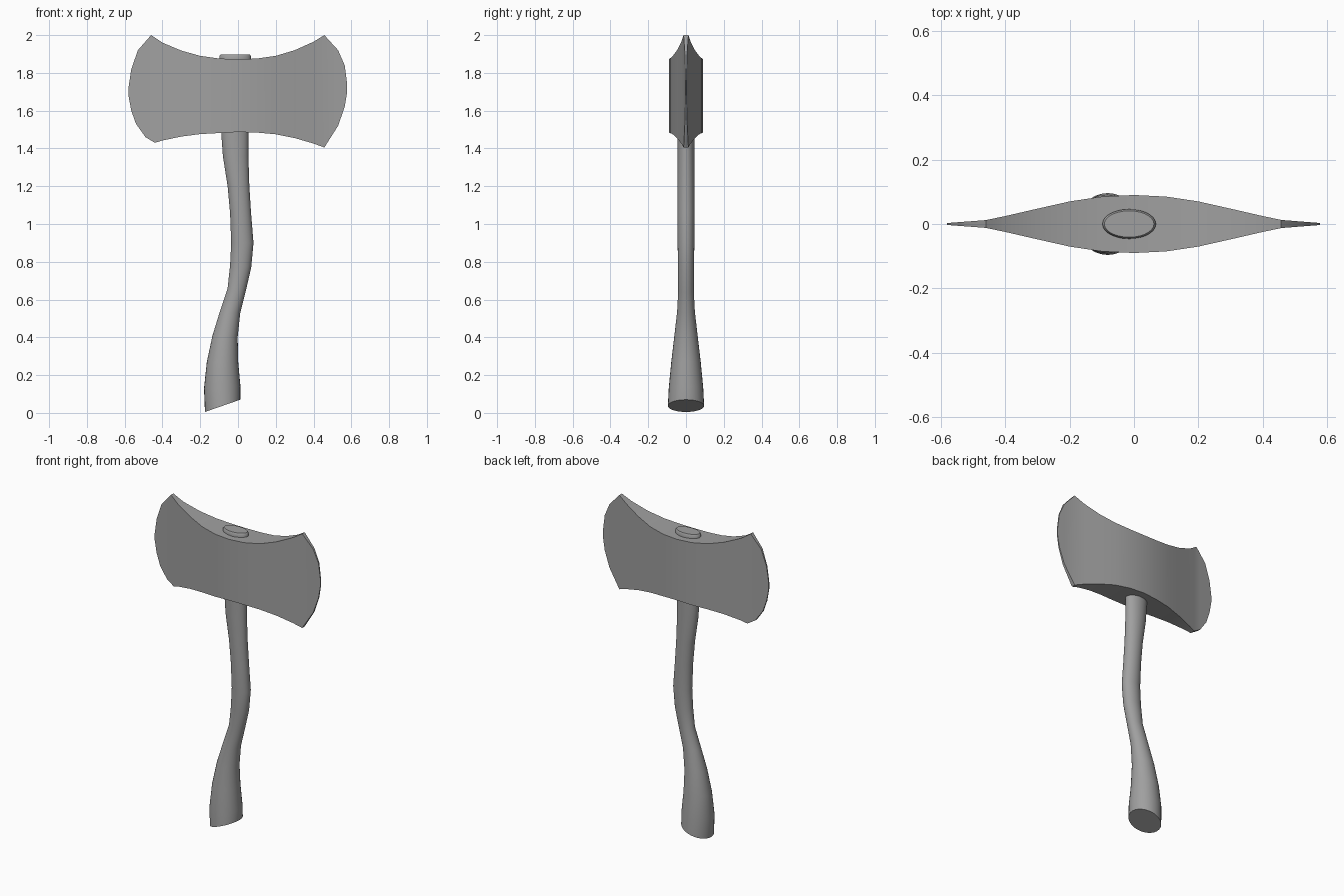
import bpy, bmesh, math

cube = bpy.data.objects.get("Cube")
if cube:
    bpy.data.objects.remove(cube)


def make_material(name, colour):
    mat = bpy.data.materials.new(name)
    mat.use_nodes = True
    mat.diffuse_color = colour
    mat.node_tree.nodes["Principled BSDF"].inputs["Base Color"].default_value = colour
    return mat


grey = make_material("plain grey", (0.35, 0.35, 0.35, 1))


def loft(name, rings, angle):
    """Skin closed rings of equal length and cap both ends."""
    bm = bmesh.new()
    loops = [[bm.verts.new(p) for p in ring] for ring in rings]
    for a, b in zip(loops, loops[1:]):
        for i in range(len(a)):
            j = (i + 1) % len(a)
            bm.faces.new((a[i], a[j], b[j], b[i]))
    bm.faces.new(loops[0])
    bm.faces.new(loops[-1])
    bmesh.ops.recalc_face_normals(bm, faces=bm.faces)
    mesh = bpy.data.meshes.new(name)
    bm.to_mesh(mesh)
    bm.free()
    mesh.materials.append(grey)
    obj = bpy.data.objects.new(name, mesh)
    bpy.context.collection.objects.link(obj)
    bpy.ops.object.select_all(action='DESELECT')
    obj.select_set(True)
    bpy.context.view_layer.objects.active = obj
    bpy.ops.object.shade_smooth_by_angle(angle=math.radians(angle))
    return obj


def interp(points, x):
    for (x0, y0), (x1, y1) in zip(points, points[1:]):
        if x <= x1:
            return y0 + (y1 - y0) * (x - x0) / (x1 - x0)
    return points[-1][1]


# Double-bitted head: upper and lower outlines, and half thickness along x
upper = [(-.58, 1.72), (-.565, 1.82), (-.53, 1.92), (-.46, 2.0), (-.4, 1.96),
         (-.3, 1.918), (-.2, 1.89), (-.1, 1.876), (0, 1.872), (.1, 1.876),
         (.2, 1.89), (.3, 1.92), (.4, 1.965), (.457, 2.0), (.53, 1.92),
         (.565, 1.84), (.578, 1.74)]
lower = [(-.58, 1.68), (-.565, 1.6), (-.54, 1.53), (-.49, 1.46), (-.44, 1.43),
         (-.4, 1.442), (-.3, 1.463), (-.2, 1.476), (0, 1.487), (.1, 1.484),
         (.2, 1.475), (.3, 1.455), (.4, 1.426), (.457, 1.405), (.53, 1.52),
         (.565, 1.62), (.578, 1.7)]
thickness = [(0, .09), (.1, .085), (.2, .07), (.25, .06), (.35, .035),
             (.46, .012), (.58, .003)]
columns = sorted({x for x, z in upper + lower})
rings = []
for x in columns:
    t = interp(thickness, abs(x))
    top, bottom = interp(upper, x), interp(lower, x)
    rings.append([(x, -t, bottom), (x, t, bottom), (x, t, top), (x, -t, top)])
loft("axe_head", rings, 35)

# Curved handle: left x, left z, right x, right z, half depth
sections = [(-.175, .005, .012, .07, .096), (-.18, .13, .013, .14, .091),
            (-.165, .27, .001, .27, .078), (-.135, .41, -.002, .4, .062),
            (-.095, .54, .012, .53, .047), (-.055, .66, .04, .64, .041),
            (-.042, .78, .07, .77, .043), (-.036, .9, .082, .9, .044),
            (-.042, 1.06, .069, 1.06, .045), (-.055, 1.2, .06, 1.2, .045),
            (-.08, 1.36, .055, 1.36, .045), (-.09, 1.5, .055, 1.5, .045),
            (-.098, 1.87, .068, 1.87, .046), (-.098, 1.89, .068, 1.89, .046),
            (-.092, 1.898, .062, 1.898, .041)]
SIDES = 28
rings = []
for xl, zl, xr, zr, depth in sections:
    ring = []
    for i in range(SIDES):
        a = 2 * math.pi * i / SIDES
        f = (1 + math.cos(a)) / 2
        ring.append((xl + (xr - xl) * f, depth * math.sin(a), zl + (zr - zl) * f))
    rings.append(ring)
loft("handle", rings, 40)
